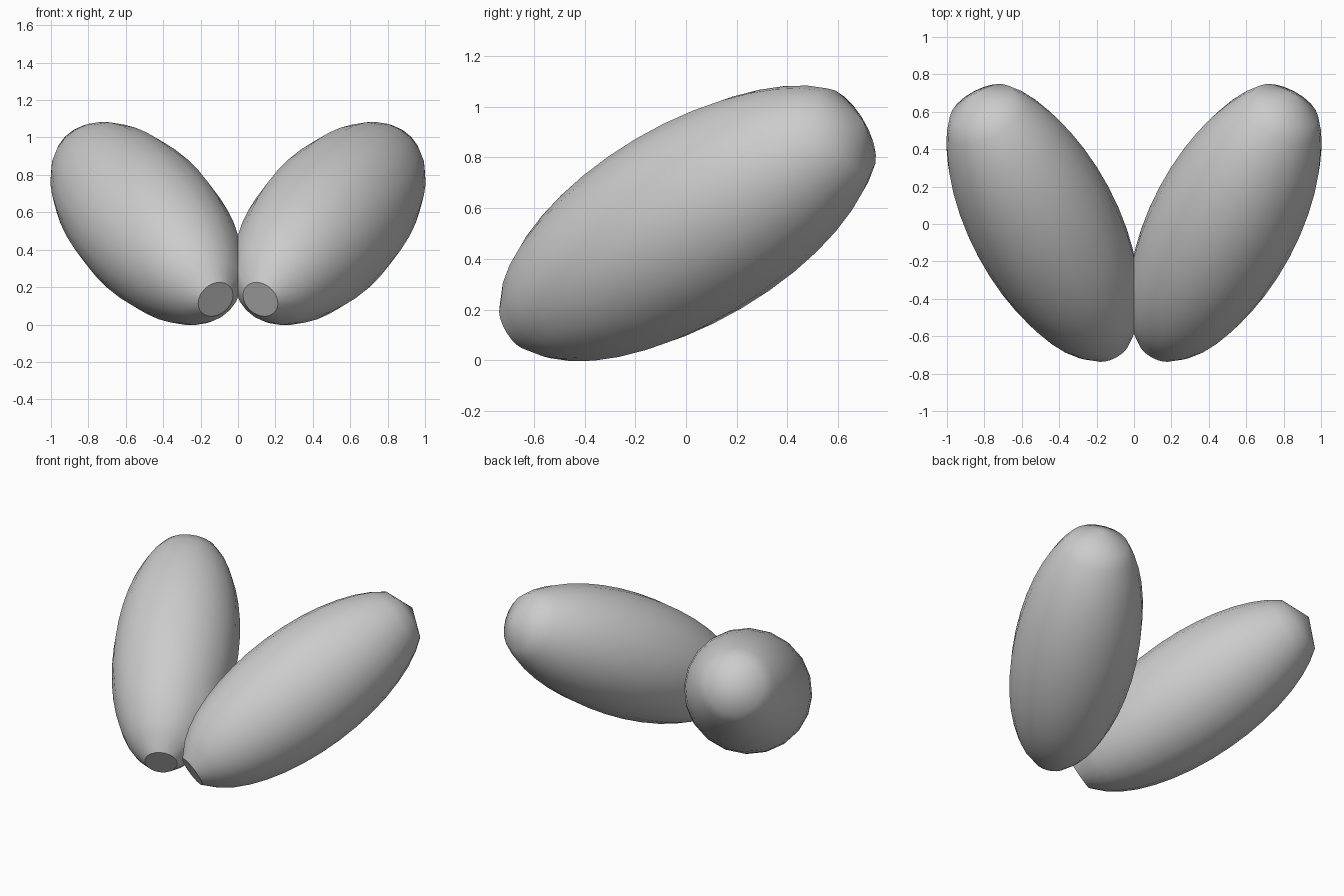
import bpy, bmesh, math
from mathutils import Vector

if "Cube" in bpy.data.objects:
    bpy.data.objects.remove(bpy.data.objects["Cube"])

grey = bpy.data.materials.new("plain_grey")
grey.diffuse_color = (0.6, 0.6, 0.6, 1)
grey.use_nodes = True
grey.node_tree.nodes["Principled BSDF"].inputs["Base Color"].default_value = grey.diffuse_color

SIDES, R, A = 20, 0.395, 0.9
# axis of the right pod, from its flat foot to its pointed tip
FOOT, TIP = Vector((0.12, -0.673, 0.135)), Vector((0.85, 0.697, 0.945))
MID, AXIS = (FOOT + TIP) / 2, (TIP - FOOT).normalized()

# elliptical profile (distance along axis, radius): cut flat at foot, blunt cone at tip
profile = [(-(TIP - FOOT).length / 2, 0.103)]
for i in range(15):
    a = math.radians(152 - i * 124 / 14)
    profile.append((A * math.cos(a), R * math.sin(a)))


def make_pod(name, side):
    bm = bmesh.new()
    rings = []
    for h, r in profile:
        rings.append([bm.verts.new((r * math.cos(k * math.tau / SIDES),
                                    r * math.sin(k * math.tau / SIDES), h)) for k in range(SIDES)])
    for lo, hi in zip(rings, rings[1:]):
        for k in range(SIDES):
            n = (k + 1) % SIDES
            bm.faces.new((lo[k], lo[n], hi[n], hi[k]))
    # flat foot and pointed tip
    bm.faces.new(rings[0][::-1])
    tip = bm.verts.new((0, 0, (TIP - FOOT).length / 2))
    for k in range(SIDES):
        bm.faces.new((rings[-1][k], rings[-1][(k + 1) % SIDES], tip))
    # lean the pod along its axis
    rot = AXIS.to_track_quat('Z', 'Y')
    for v in bm.verts:
        v.co = rot @ v.co + MID
    # trim where the two pods meet
    geom = bm.verts[:] + bm.edges[:] + bm.faces[:]
    bmesh.ops.bisect_plane(bm, geom=geom, plane_co=(0, 0, 0), plane_no=(-1, 0, 0), clear_outer=True)
    for v in bm.verts:
        v.co.x *= side
    bmesh.ops.recalc_face_normals(bm, faces=bm.faces)
    if side < 0 and sum(f.normal.dot(f.calc_center_median() - Vector((-MID.x, MID.y, MID.z))) for f in bm.faces) < 0:
        bmesh.ops.reverse_faces(bm, faces=bm.faces)
    me = bpy.data.meshes.new(name)
    bm.to_mesh(me)
    bm.free()
    me.materials.append(grey)
    ob = bpy.data.objects.new(name, me)
    bpy.context.collection.objects.link(ob)
    bpy.ops.object.select_all(action='DESELECT')
    ob.select_set(True)
    bpy.context.view_layer.objects.active = ob
    bpy.ops.object.shade_smooth_by_angle(angle=math.radians(40))


make_pod("right_pod", 1)
make_pod("left_pod", -1)
